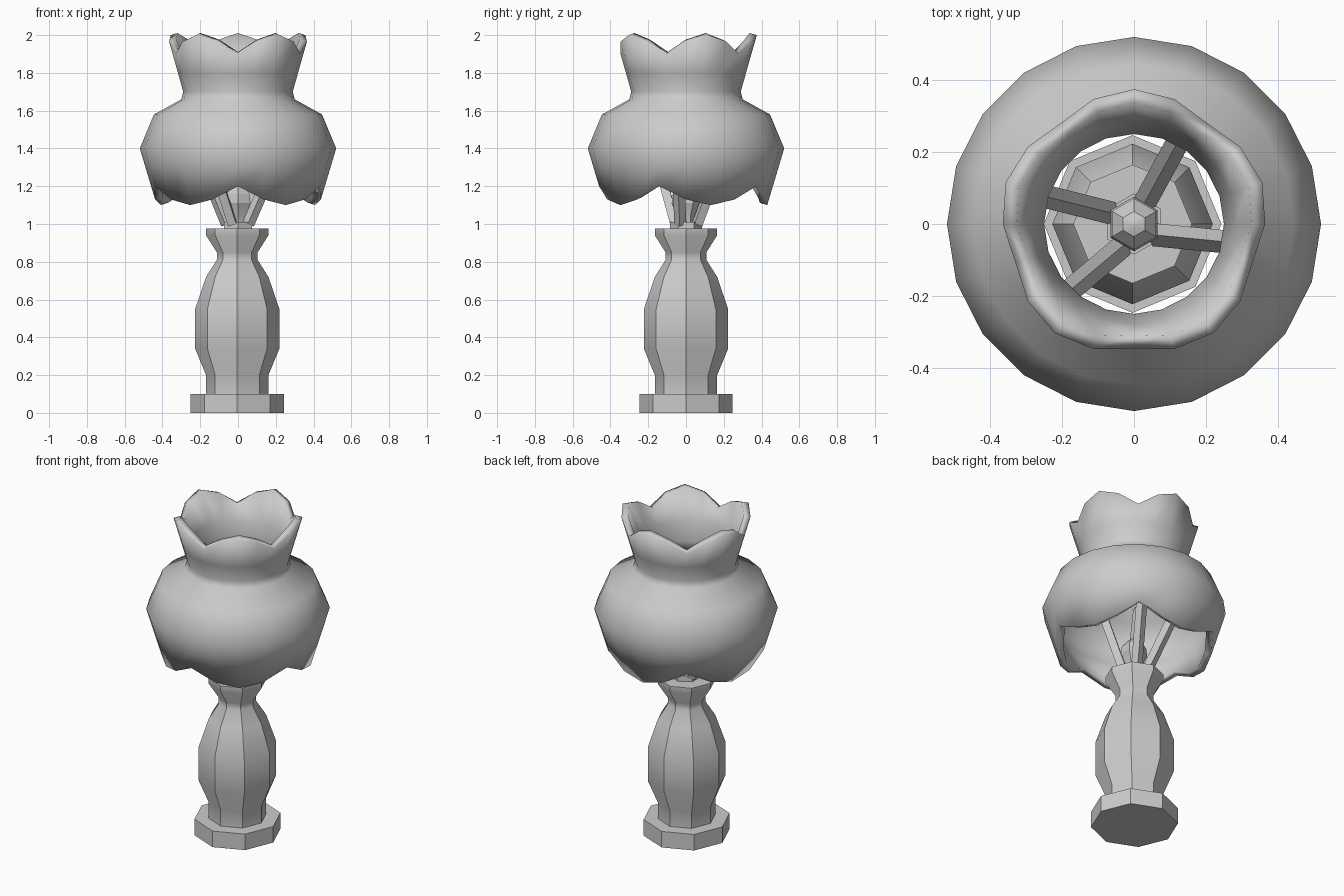
import bpy, math
from mathutils import Vector

if "Cube" in bpy.data.objects:
    bpy.data.objects.remove(bpy.data.objects["Cube"])


def make(name, verts, faces, angle=None):
    me = bpy.data.meshes.new(name)
    me.from_pydata(verts, [], faces)
    me.update()
    ob = bpy.data.objects.new(name, me)
    bpy.context.collection.objects.link(ob)
    if angle:
        bpy.ops.object.select_all(action='DESELECT')
        bpy.context.view_layer.objects.active = ob
        ob.select_set(True)
        bpy.ops.object.shade_smooth_by_angle(angle=math.radians(angle))
    return ob


def ring_faces(rings, n):
    return [(k*n + i, k*n + (i+1) % n, (k+1)*n + (i+1) % n, (k+1)*n + i)
            for k in range(rings-1) for i in range(n)]


def lathe(name, profile, n, start=0.0, cx=0.0, angle=None):
    verts = [(cx + r*math.cos(start + 2*math.pi*i/n), r*math.sin(start + 2*math.pi*i/n), z)
             for r, z in profile for i in range(n)]
    faces = ring_faces(len(profile), n)
    faces += [tuple(reversed(range(n))), tuple(range(len(verts)-n, len(verts)))]
    return make(name, verts, faces, angle)


# Octagonal foot and baluster stem
lathe("foot", [(0.247, 0), (0.247, 0.10)], 8, cx=-0.004)
lathe("stem", [(0.165, 0.10), (0.165, 0.20), (0.223, 0.34), (0.223, 0.55), (0.165, 0.72),
               (0.108, 0.81), (0.108, 0.85), (0.165, 0.94), (0.165, 0.975)],
      8, cx=-0.004, angle=32)

# Socket and faceted bulb
lathe("socket", [(0.085, 0.97), (0.085, 1.01)], 6, math.pi/2)
lathe("bulb", [(0.045, 1.01), (0.05, 1.05), (0.076, 1.11), (0.07, 1.16), (0.035, 1.20), (0.008, 1.21)],
      6, math.pi/2, angle=25)

# Four splayed struts from the socket to the shade
for k, (a, b) in enumerate([((0.03, 0.06), (0.15, 0.28)), ((-0.06, 0.03), (-0.30, 0.09)),
                            ((-0.03, -0.06), (-0.22, -0.22)), ((0.055, -0.03), (0.31, -0.055))]):
    p, q = Vector((*a, 1.0)), Vector((*b, 1.59))
    d = (q - p).normalized()
    u = d.cross(Vector((0, 0, 1))).normalized()
    w = u.cross(d)
    offs = [(u*math.cos(t) + w*math.sin(t))*0.032 for t in (0, math.pi/2, math.pi, 1.5*math.pi)]
    make(f"strut_{k+1}", [e + o for e in (p, q) for o in offs],
         ring_faces(2, 4) + [(3, 2, 1, 0), (4, 5, 6, 7)])

# Petal-edged shade: 20 sides, five scalloped lobes at top and bottom
N = 20
low = [1.20, 1.13, 1.10, 1.13]
high = [1.90, 1.965, 2.00, 1.965]
verts = []
for k in range(8):
    for i in range(N):
        t = -math.pi/2 + 2*math.pi*i/N
        if k == 0:
            z = low[i % 4]
            r = 0.43 + (z - 1.10)*0.3
        elif k == 7:
            z = high[i % 4]
            r = 0.29 + (z - 1.70)*0.283
        else:
            r, z = [(0.49, 1.30), (0.52, 1.40), (0.445, 1.58), (0.30, 1.66),
                    (0.29, 1.70), (0.318, 1.80)][k-1]
        verts.append((r*math.cos(t), r*math.sin(t), z))
shade = make("shade", verts, ring_faces(8, N), 60)
sol = shade.modifiers.new("thickness", 'SOLIDIFY')
sol.thickness = 0.04
sol.offset = -1
